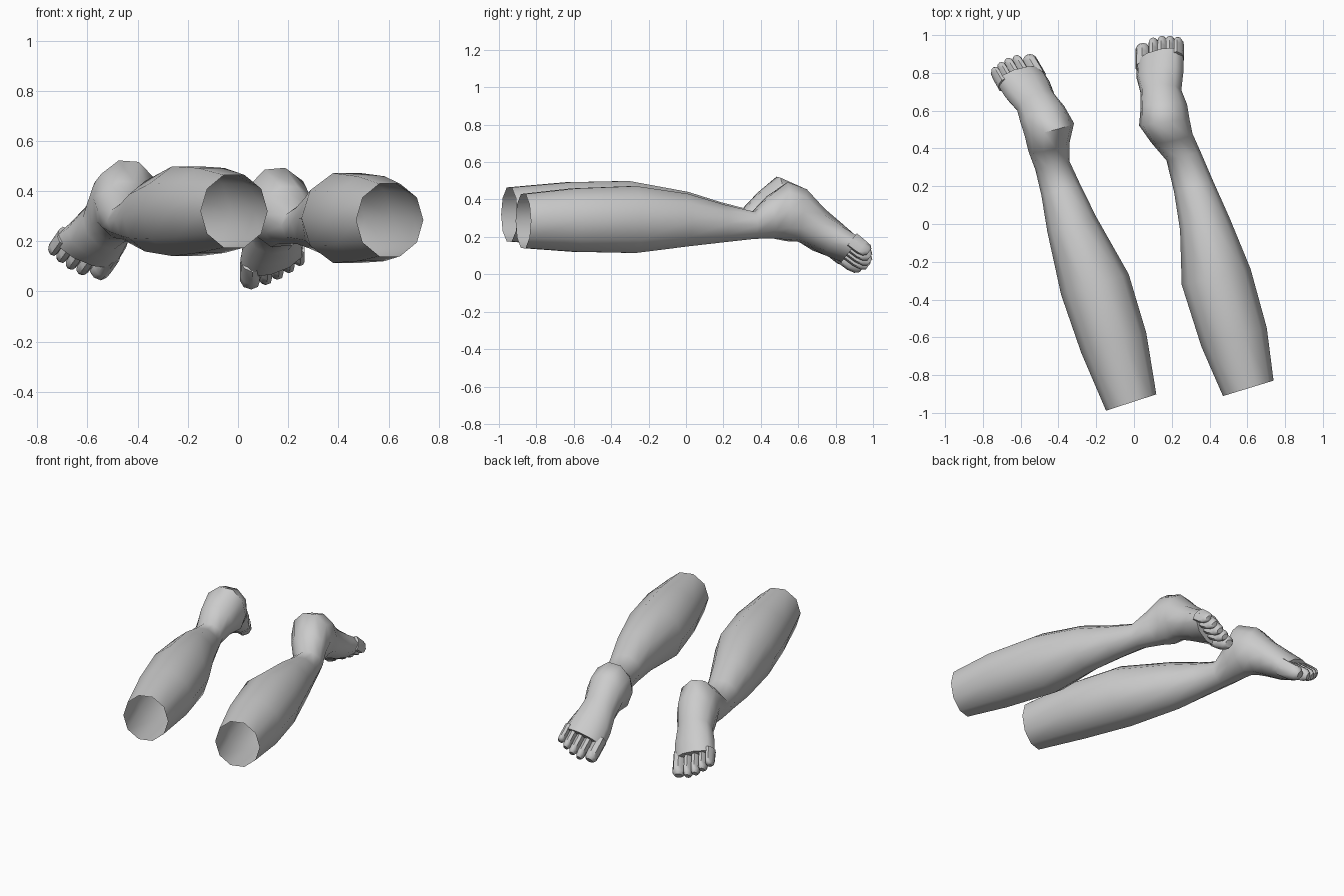
import bpy, bmesh
from math import radians, sin, cos, pi
from mathutils import Matrix, Vector

if "Cube" in bpy.data.objects:
    bpy.data.objects.remove(bpy.data.objects["Cube"])

SIDES = 10
# half width, half thickness of each section from below the knee to the ball of the foot
SHAPE = [(.14, .152), (.18, .178), (.187, .188), (.135, .148), (.107, .105), (.093, .076),
         (.112, .12), (.135, .163), (.125, .145), (.11, .11), (.13, .092), (.137, .07)]
# centre x, y, z, then yaw, pitch, roll in degrees for each section
LEFT = [(.605, -.87, .285, 17, 0, 0), (.53, -.6, .29, 16, 0, 0), (.435, -.28, .293, 13, 0, 0),
        (.375, 0, .29, 14, 0, 0), (.315, .2, .272, 16, 0, 0), (.262, .36, .262, 15, 0, 0),
        (.2, .455, .305, 12, -8, 0), (.16, .54, .335, 8, 0, 5), (.158, .62, .315, 4, 10, 8),
        (.143, .70, .25, 0, 22, 12), (.138, .79, .185, -1, 32, 18), (.137, .88, .128, 0, 38, 26)]
RIGHT = [(-.015, -.945, .32, 18, 0, 0), (-.107, -.63, .323, 17, 0, 0), (-.207, -.32, .32, 17, 0, 0),
         (-.33, 0, .3, 17, 0, 0), (-.387, .18, .285, 15, 0, 0), (-.432, .31, .28, 14, 0, 0),
         (-.45, .41, .325, 12, -10, 0), (-.448, .5, .365, 14, -3, -4), (-.485, .58, .335, 22, 10, -8),
         (-.52, .645, .27, 28, 22, -14), (-.565, .715, .21, 30, 32, -20), (-.607, .78, .165, 30, 36, -27)]


def frame(pose):
    x, y, z, yaw, pitch, roll = pose
    return (Matrix.Translation((x, y, z)) @ Matrix.Rotation(radians(yaw), 4, 'Z')
            @ Matrix.Rotation(radians(-pitch), 4, 'X') @ Matrix.Rotation(radians(-roll), 4, 'Y'))


def ring(bm, m, a, b, n, off=(0, 0, 0), start=0):
    return [bm.verts.new(m @ (Vector(off) + Vector((a * cos(start + 2 * pi * i / n), 0,
                                                    b * sin(start + 2 * pi * i / n)))))
            for i in range(n)]


def skin(bm, rings, close_start=False):
    for p, q in zip(rings, rings[1:]):
        n = len(p)
        for i in range(n):
            j = (i + 1) % n
            bm.faces.new((p[i], q[i], q[j], p[j]))
    bm.faces.new(rings[-1][::-1])
    if close_start:
        bm.faces.new(rings[0])


def finish(bm, name, angle):
    bmesh.ops.recalc_face_normals(bm, faces=bm.faces)
    me = bpy.data.meshes.new(name)
    bm.to_mesh(me)
    bm.free()
    ob = bpy.data.objects.new(name, me)
    bpy.context.collection.objects.link(ob)
    bpy.ops.object.select_all(action='DESELECT')
    ob.select_set(True)
    bpy.context.view_layer.objects.active = ob
    bpy.ops.object.shade_smooth_by_angle(angle=radians(angle))


def build(side, poses, inner):
    # lower leg, heel and foot in one tube, open below the knee
    bm = bmesh.new()
    skin(bm, [ring(bm, frame(p), a, b, SIDES) for p, (a, b) in zip(poses, SHAPE)])
    finish(bm, side + "_lower_leg", 60)

    # five toes, the big toe on the inner side
    bm = bmesh.new()
    m = frame(poses[-1])
    x = -.135
    for w, length in ((.076, .1), (.052, .115), (.05, .11), (.048, .095), (.044, .075)):
        cx = inner * -(x + w / 2)
        x += w
        r, h = w * .66, .036 + w * .25
        rings = [ring(bm, m, r * s, h * t, 8, (cx, length * f, dz), pi / 8)
                 for f, s, t, dz in ((-.4, .8, 1, 0), (.5, .8, .95, 0), (.9, .78, .8, .004), (1.1, .5, .45, .006))]
        skin(bm, rings, True)
    finish(bm, side + "_toes", 50)


build("left", LEFT, -1)
build("right", RIGHT, 1)
